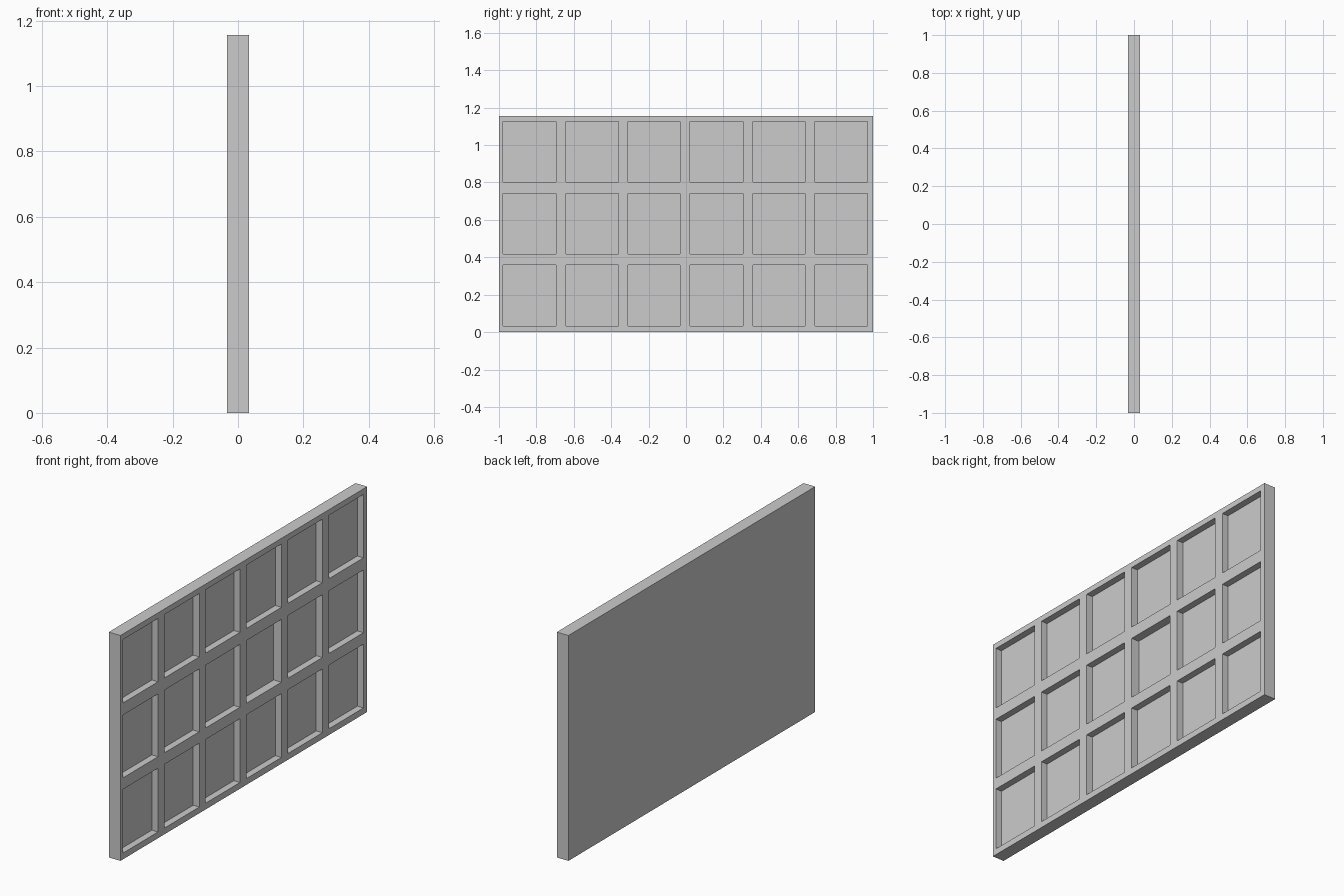
import bpy, bmesh
from mathutils import Matrix, Vector

if "Cube" in bpy.data.objects:
    bpy.data.objects.remove(bpy.data.objects["Cube"])

HALF_T, HEIGHT = 0.033, 1.156
COLS = [(-0.978, -0.695), (-0.642, -0.361), (-0.309, -0.031),
        (0.022, 0.305), (0.357, 0.637), (0.69, 0.97)]
ROWS = [(0.032, 0.359), (0.418, 0.74), (0.802, 1.127)]
DEPTH = 0.035


def add_box(bm, lo, hi):
    lo, hi = Vector(lo), Vector(hi)
    m = Matrix.Translation((lo + hi) / 2) @ Matrix.Diagonal((*(hi - lo), 1))
    bmesh.ops.create_cube(bm, size=1, matrix=m)


def make_object(name, bm):
    mesh = bpy.data.meshes.new(name)
    bm.to_mesh(mesh)
    bm.free()
    obj = bpy.data.objects.new(name, mesh)
    bpy.context.collection.objects.link(obj)
    return obj


# Solid slab
bm = bmesh.new()
add_box(bm, (-HALF_T, -1, 0), (HALF_T, 1, HEIGHT))
panel = make_object("coffered_panel", bm)

# Recess cutters: 3 rows of 6, one in the middle row slightly deeper
bm = bmesh.new()
for r, (z0, z1) in enumerate(ROWS):
    for c, (y0, y1) in enumerate(COLS):
        depth = 0.044 if (r, c) == (1, 3) else DEPTH
        add_box(bm, (HALF_T - depth, y0, z0), (HALF_T + 0.1, y1, z1))
cutter = make_object("recess_cutter", bm)
cutter.hide_render = True

# Cut the recesses and discard the helper
mod = panel.modifiers.new("recesses", 'BOOLEAN')
mod.operation = 'DIFFERENCE'
mod.solver = 'EXACT'
mod.object = cutter
bpy.context.view_layer.objects.active = panel
bpy.ops.object.modifier_apply(modifier=mod.name)
bpy.data.objects.remove(cutter, do_unlink=True)
